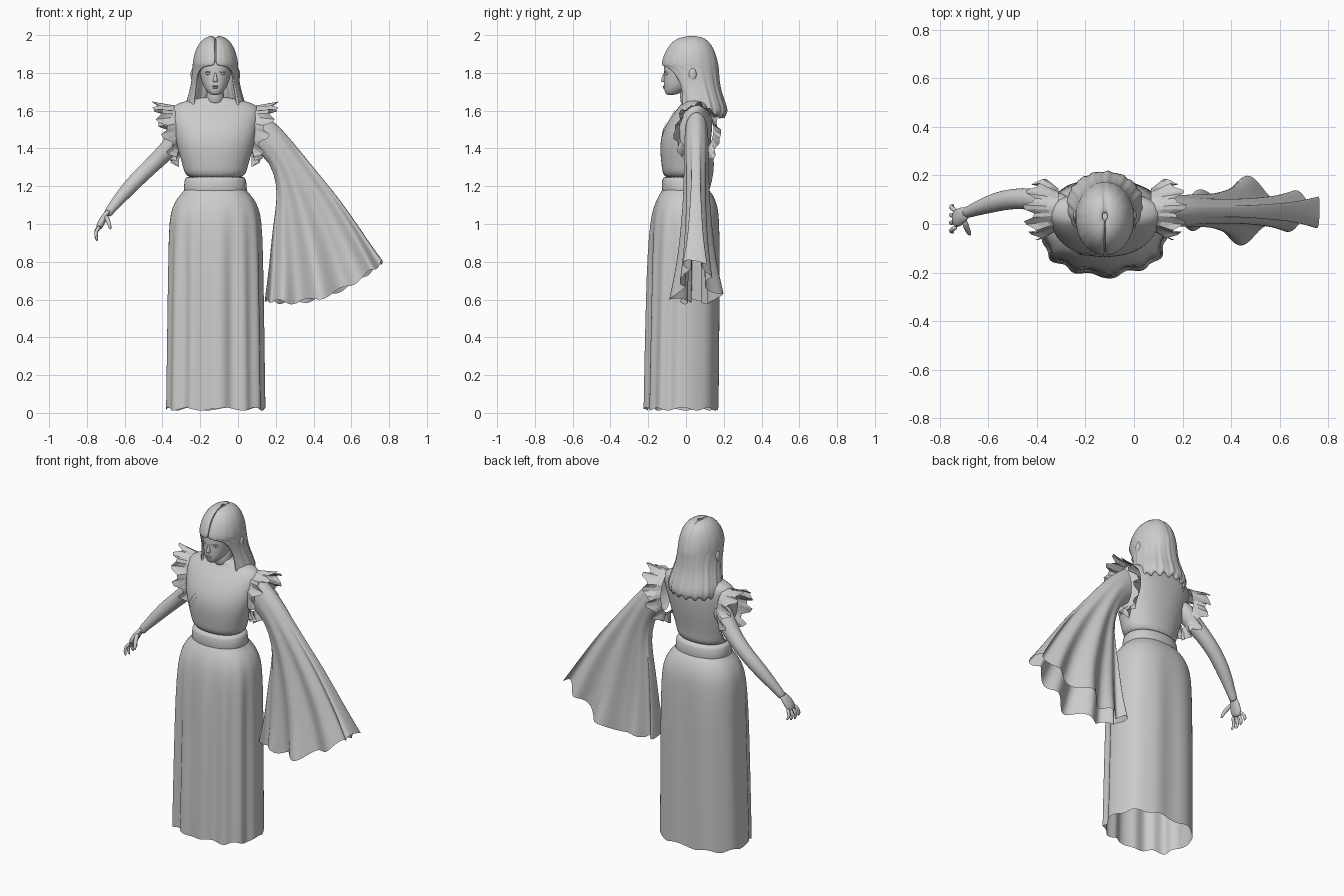
import bpy, bmesh
from math import sin, cos, pi, exp, copysign
from mathutils import Vector, Matrix

old = bpy.data.objects.get("Cube")
if old:
    bpy.data.objects.remove(old, do_unlink=True)

CX = -0.12  # body centre line
GREY = (0.6, 0.6, 0.6, 1.0)
clay = bpy.data.materials.new("plain_grey")
clay.use_nodes = True
clay.diffuse_color = GREY
clay.node_tree.nodes["Principled BSDF"].inputs["Base Color"].default_value = GREY


def finish(name, bm, smooth=True, sub=0, thick=0):
    bmesh.ops.recalc_face_normals(bm, faces=bm.faces)
    mesh = bpy.data.meshes.new(name)
    bm.to_mesh(mesh)
    bm.free()
    mesh.materials.append(clay)
    for p in mesh.polygons:
        p.use_smooth = smooth
    ob = bpy.data.objects.new(name, mesh)
    bpy.context.collection.objects.link(ob)
    if thick:
        m = ob.modifiers.new("thickness", "SOLIDIFY")
        m.thickness, m.offset = thick, -1
    if sub:
        m = ob.modifiers.new("smooth", "SUBSURF")
        m.levels = m.render_levels = sub
    return ob


def loft(name, rings, closed=True, caps=True, **kw):
    """Skin a list of equal point rings."""
    bm = bmesh.new()
    rows = [[bm.verts.new(p) for p in r] for r in rings]
    n = len(rows[0])
    for a, b in zip(rows, rows[1:]):
        for i in range(n if closed else n - 1):
            j = (i + 1) % n
            bm.faces.new((a[i], a[j], b[j], b[i]))
    if caps and closed:
        bm.faces.new(rows[0])
        bm.faces.new(rows[-1])
    return finish(name, bm, **kw)


def ring(z, rx, yf, yb, n=32, power=1.0, gap=None, ripple=None):
    """Horizontal oval; angle 0 faces the front. A gap opens it there."""
    cy, ry, pts = (yf + yb) / 2, (yb - yf) / 2, []
    for i in range(n):
        a = 2 * pi * i / n if gap is None else gap + (2 * pi - 2 * gap) * i / (n - 1)
        k = ripple(a, z) if ripple else 1
        s, c = (copysign(abs(v) ** power, v) for v in (sin(a), cos(a)))
        pts.append(Vector((CX + rx * k * s, cy - ry * k * c, z)))
    return pts


def tube(name, path, n=10, flat=1.0):
    """Round limb along (x, y, z, radius) points."""
    pts = [Vector(p[:3]) for p in path]
    rings = []
    for i, p in enumerate(pts):
        d = pts[min(i + 1, len(pts) - 1)] - pts[max(i - 1, 0)]
        side = Vector((0, 1, 0)).cross(d).normalized()
        up = d.cross(side).normalized()
        r = path[i][3]
        rings.append([p + side * r * flat * cos(2 * pi * k / n) + up * r * sin(2 * pi * k / n)
                      for k in range(n)])
    return loft(name, rings, sub=1)


def ball(name, loc, size):
    bm = bmesh.new()
    bmesh.ops.create_uvsphere(bm, u_segments=16, v_segments=10, radius=1,
                              matrix=Matrix.Translation(loc) @ Matrix.Diagonal((*size, 1)))
    return finish(name, bm)


# Skirt: open at the hem, pleated in front, one deep fold behind
def pleats(a, z):
    grow = min(1, max(0, (1.15 - z) / 0.4))
    front = max(0, cos(a)) ** 0.6
    back = exp(-((a - pi) / 0.22) ** 2)
    fold = 0.05 * sin(13 * a + 0.8) + 0.025 * sin(7 * a + 2)
    return 1 + grow * (front * fold - 0.07 * back + 0.008 * sin(9 * a))


skirt_rows = [(1.18, .165, -.125, .12), (1.165, .175, -.135, .135), (1.14, .2, -.15, .15),
              (1.09, .228, -.17, .17), (1.02, .245, -.185, .18), (.85, .25, -.195, .185),
              (.6, .254, -.2, .185), (.3, .258, -.207, .183), (.02, .262, -.212, .18)]
rows = [ring(*r, n=104, power=0.85, ripple=pleats) for r in skirt_rows]
for i, p in enumerate(rows[-1]):
    p.z += 0.008 * sin(i * 0.55)
loft("skirt", rows, caps=False, sub=1)

# Waistband and bodice
band = [(1.155, .166, -.128, .122), (1.17, .17, -.13, .123), (1.24, .163, -.127, .117), (1.255, .157, -.12, .11)]
loft("waistband", [ring(*r, power=0.9) for r in band], sub=1)
bodice_rows = [(1.23, .156, -.12, .108), (1.3, .17, -.128, .108), (1.38, .195, -.138, .122),
               (1.46, .215, -.135, .135), (1.54, .228, -.1, .142), (1.6, .238, -.055, .138),
               (1.635, .215, -.025, .125), (1.655, .14, -.015, .11), (1.675, .06, -.012, .085)]
bodice = loft("bodice", [ring(*r, power=0.92) for r in bodice_rows], sub=2)

# Crossed collar edges lying on the bodice
for name, a, b in (("collar_over", (-.055, 1.665), (-.28, 1.38)), ("collar_under", (-.185, 1.665), (-.11, 1.57))):
    p, q = Vector((a[0], -.14, a[1])), Vector((b[0], -.16, b[1]))
    across = (q - p).cross(Vector((0, 1, 0))).normalized() * 0.014
    strip = [[p.lerp(q, t / 16) + across * k for k in (-1, 0, 1)] for t in range(17)]
    ob = loft(name, strip, closed=False)
    m = ob.modifiers.new("lay", "SHRINKWRAP")
    m.target, m.wrap_mode, m.offset = bodice, "ABOVE_SURFACE", 0.006

# Frilled caps around both armholes
for side, name in ((-1, "right_frill"), (1, "left_frill")):
    rows = []
    for t in (0, 0.35, 0.7, 1):
        row = []
        for i in range(44):
            a = 2 * pi * i / 44
            zig = t * sin(11 * a + 0.6)
            out = 0.19 + t * (0.075 + 0.05 * cos(a)) + 0.028 * zig
            r = 1 + 0.12 * zig * sin(3 * a + 1)
            row.append(Vector((CX + side * out, 0.06 + (0.085 + 0.035 * t) * r * sin(a),
                               1.5 - 0.025 * t + (0.125 + 0.035 * t) * r * cos(a))))
        rows.append(row)
    loft(name, rows, caps=False, smooth=False)

# Long bell sleeve on the left: upper edge, lower edge, half depth
sleeve_rows = [((.13, 1.59), (.1, 1.38), .06), ((.22, 1.52), (.17, 1.33), .065),
               ((.33, 1.385), (.21, 1.2), .062), ((.44, 1.25), (.2, 1.08), .06),
               ((.54, 1.13), (.18, .95), .062), ((.65, .97), (.165, .78), .07),
               ((.71, .88), (.152, .68), .08), ((.765, .8), (.142, .6), .095)]
rows = []
for k, (top, low, w) in enumerate(sleeve_rows):
    t = k / (len(sleeve_rows) - 1)
    row = []
    for i in range(64):
        a = 2 * pi * i / 64
        u = (1 + cos(a)) / 2
        x, z = (low[j] + (top[j] - low[j]) * u for j in (0, 1))
        fold = t ** 2 * (0.035 * sin(9 * a + 0.5) + 0.02 * sin(5 * a))
        z -= t ** 5 * (0.085 * sin(a) ** 2 + 0.014 * sin(11 * a))
        row.append(Vector((x, 0.055 + w * sin(a) + fold, z)))
    rows.append(row)
loft("left_bell_sleeve", rows, caps=False, sub=1)

# Bare right arm and hand
tube("right_arm", [(-.27, .06, 1.52, .06), (-.34, .085, 1.425, .053), (-.42, .105, 1.345, .046),
                   (-.5, .105, 1.27, .043), (-.57, .09, 1.2, .041), (-.63, .07, 1.13, .033),
                   (-.68, .05, 1.07, .024), (-.695, .045, 1.045, .024)], n=14)
tube("right_palm", [(-.68, .05, 1.075, .022), (-.7, .04, 1.05, .033), (-.72, .028, 1.015, .041),
                    (-.735, .02, .985, .038), (-.738, .018, .975, .025)], flat=0.5)
for i, name in enumerate(("index", "middle", "ring", "little")):
    y, drop = -0.012 + 0.022 * i, (0.07, 0.078, 0.07, 0.055)[i]
    spread = (i - 1.5) * 0.008
    tube(name + "_finger", [(-.73, y, .99, .011), (-.752, y + spread, .99 - drop * .4, .0105),
                            (-.755, y + spread * 1.5, .99 - drop * .75, .009),
                            (-.742, y + spread * 2, .985 - drop, .006)], n=8)
tube("thumb", [(-.7, .02, 1.045, .014), (-.69, -.015, 1.02, .013),
               (-.68, -.035, .995, .011), (-.675, -.045, .97, .006)], n=8)

# Neck, head and face
loft("neck", [ring(1.62, .06, -.03, .1), ring(1.67, .045, -.03, .08), ring(1.74, .043, -.04, .08)], sub=1)
head_rows = [(1.683, .018, -.1, -.06), (1.69, .032, -.108, -.04), (1.71, .051, -.116, .01),
             (1.74, .068, -.118, .06), (1.78, .08, -.116, .1), (1.83, .088, -.118, .125),
             (1.89, .09, -.11, .135), (1.94, .075, -.075, .115), (1.97, .04, -.03, .07)]
loft("head", [ring(*r, power=0.93) for r in head_rows], sub=2)
loft("nose", [ring(1.805, .006, -.119, -.1, n=12), ring(1.78, .008, -.126, -.1, n=12),
              ring(1.757, .014, -.138, -.1, n=12), ring(1.75, .012, -.128, -.1, n=12)], sub=1)
ball("upper_lip", (CX, -.113, 1.729), (.018, .011, .004))
ball("lower_lip", (CX, -.112, 1.721), (.014, .011, .005))
for side, name in ((-1, "right"), (1, "left")):
    ball(name + "_eye", (CX + side * .036, -.1, 1.798), (.017, .012, .009))
    tube(name + "_eyelid", [(CX + side * (.036 + d), -.113 + abs(d) * .25 + side * d * .2, 1.808 - abs(d) * .3, .003)
                            for d in (-.02, -.007, .007, .02)], n=6)
    ball(name + "_ear", (CX + side * .119, .035, 1.79), (.012, .021, .034))


# Hair: centre parting, fringe and long locks open around the face
def strands(a, z):
    loose = min(1, max(0.15, (1.95 - z) / 0.35))
    return 1 + loose * (0.018 * sin(17 * a) + 0.014 * sin(29 * a + 1))


hair_rows = [(2.0, .01, .02, .045, .01), (1.993, .042, -.025, .085, .01), (1.972, .075, -.068, .12, .01),
             (1.93, .102, -.103, .148, .01), (1.88, .116, -.124, .164, .01), (1.848, .12, -.13, .17, .03),
             (1.838, .121, -.13, .172, .3), (1.825, .122, -.125, .173, .78), (1.76, .125, -.095, .176, .95),
             (1.7, .137, -.075, .186, .95), (1.64, .157, -.065, .208, .85), (1.595, .162, -.065, .222, .8),
             (1.565, .148, -.055, .205, .8)]
rows = [ring(*r[:4], n=90, gap=r[4], ripple=strands) for r in hair_rows]
for r in rows[:6]:
    for p in r:
        p.z -= 0.01 * exp(-((p.x - CX) / 0.008) ** 2)
for i, p in enumerate(rows[-1]):
    p.z += 0.012 * sin(i * 0.9)
loft("hair", rows, closed=False, sub=1, thick=0.014)
